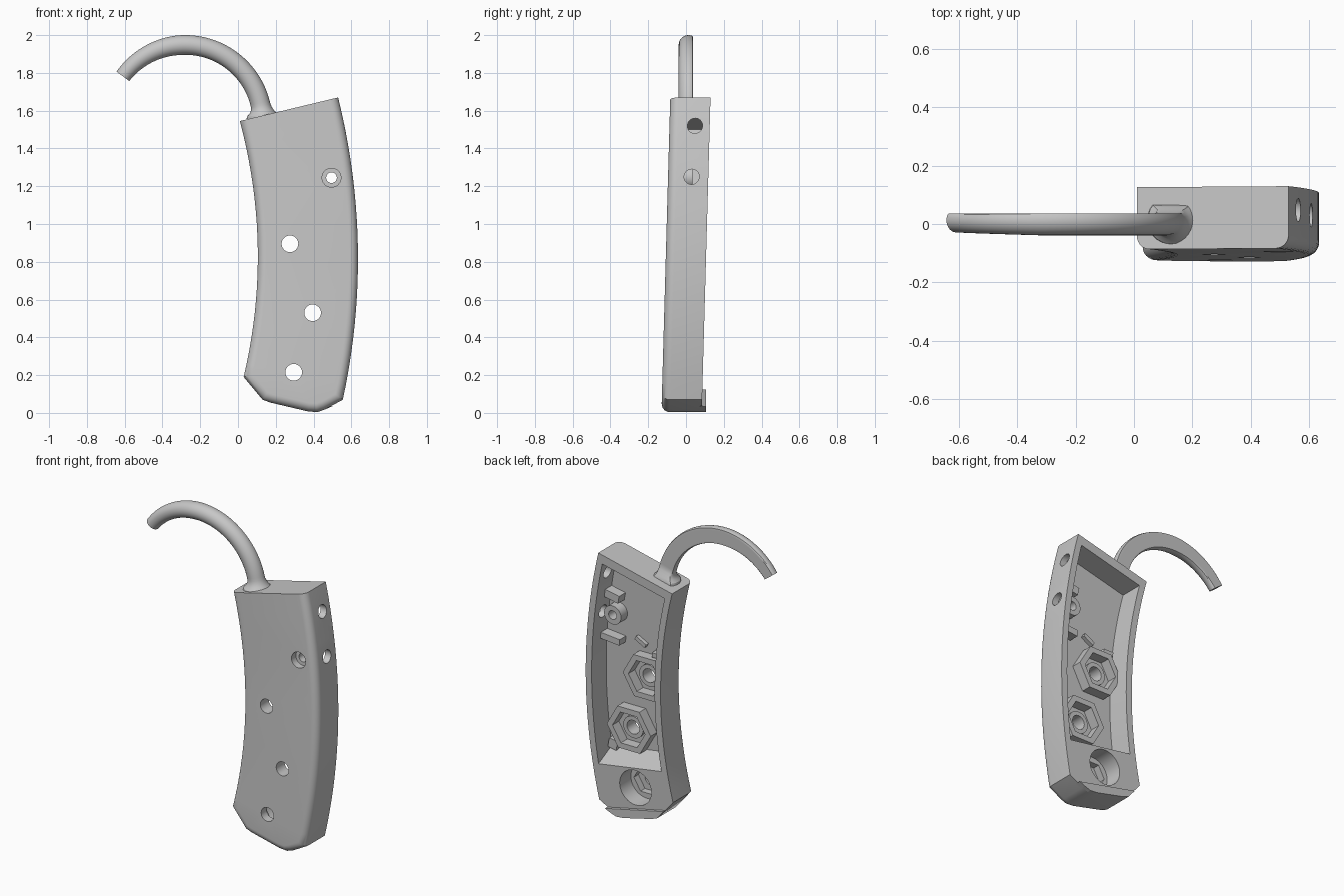
import bpy, bmesh, math

if "Cube" in bpy.data.objects:
    bpy.data.objects.remove(bpy.data.objects["Cube"])

mat = bpy.data.materials.new("plain grey")
mat.diffuse_color = (0.57, 0.57, 0.57, 1)
mat.use_nodes = True
mat.node_tree.nodes["Principled BSDF"].inputs["Base Color"].default_value = mat.diffuse_color


def lean(o):
    # the handle leans slightly backwards as it rises
    for v in o.data.vertices:
        v.co.y += 0.028 * v.co.z


def make(name, bm):
    bmesh.ops.remove_doubles(bm, verts=bm.verts, dist=1e-5)
    bmesh.ops.recalc_face_normals(bm, faces=bm.faces)
    me = bpy.data.meshes.new(name)
    bm.to_mesh(me)
    bm.free()
    me.materials.append(mat)
    o = bpy.data.objects.new(name, me)
    bpy.context.collection.objects.link(o)
    return o


def skin(bm, loops, skip=lambda i: False):
    # join equal-length loops with quads
    rows = [[bm.verts.new(p) for p in l] for l in loops]
    n = len(rows[0])
    for a, b in zip(rows, rows[1:]):
        for i in range(n):
            if not skip(i):
                j = (i + 1) % n
                bm.faces.new((a[i], a[j], b[j], b[i]))
    return rows


def fill(bm, loops, normal):
    # fill a flat outline with holes; returns its vertices
    verts, edges = [], []
    for l in loops:
        vs = [bm.verts.new(p) for p in l]
        edges += [bm.edges.new((vs[i - 1], vs[i])) for i in range(len(vs))]
        verts += vs
    bmesh.ops.triangle_fill(bm, use_beauty=True, use_dissolve=False, edges=edges, normal=normal)
    return verts


def at(pts, y):
    return [(x, y, z) for x, z in pts]


def solid(loops):
    bm = bmesh.new()
    rows = skin(bm, loops)
    bm.faces.new(rows[0])
    bm.faces.new(rows[-1])
    return bm


def circle(c, r, n=48):
    return [(c[0] + r * math.cos(math.tau * i / n), c[1] + r * math.sin(math.tau * i / n)) for i in range(n)]


def hexagon(c, r, n=48):
    # a hexagon sampled with as many points as a circle
    pts = []
    for i in range(n):
        a = math.tau * i / n
        k = r * math.cos(math.pi / 6) / math.cos(a % (math.pi / 3) - math.pi / 6)
        pts.append((c[0] + k * math.cos(a), c[1] + k * math.sin(a)))
    return pts


def ring(name, outer, inner, y0, y1):
    bm = bmesh.new()
    skin(bm, [at(outer, y0), at(outer, y1), at(inner, y1), at(inner, y0), at(outer, y0)])
    return make(name, bm)


def smooth(o):
    bpy.ops.object.select_all(action='DESELECT')
    o.select_set(True)
    bpy.context.view_layer.objects.active = o
    bpy.ops.object.shade_smooth_by_angle(angle=math.radians(32))


def quad(z, p):
    # parabola through three (z, x) points
    return sum(x * math.prod((z - b) / (a - b) for b, _ in p if b != a) for a, x in p)


def left(z):
    return quad(z, [(0.19, 0.03), (0.85, 0.105), (1.545, 0.01)])


def right(z):
    return quad(z, [(0.07, 0.555), (0.85, 0.635), (1.67, 0.53)])


def span(a, b, n=20):
    return [a + (b - a) * i / n for i in range(n + 1)]


FRONT, FLOOR, BACK, ROUND, WALL = -0.13, -0.065, 0.083, 0.045, 0.042
bottom = [(0.13, 0.07), (0.17, 0.055), (0.37, 0.008), (0.42, 0.004), (0.46, 0.018)]
outer = ([(left(z), z) for z in span(1.545, 0.19)] + bottom + [(right(z), z) for z in span(0.07, 1.67)])


def inset(pts, d):
    # move the outline inwards; the two top corners slide along the top edge
    out = []
    n = len(pts)
    for i, (x, z) in enumerate(pts):
        if i in (0, n - 1):
            s = d if i == 0 else -d
            out.append((x + s, z + s * 0.24))
            continue
        (ax, az), (bx, bz) = pts[i - 1], pts[i + 1]
        l1, l2 = math.hypot(x - ax, z - az), math.hypot(bx - x, bz - z)
        nx, nz = -(z - az) / l1 - (bz - z) / l2, (x - ax) / l1 + (bx - x) / l2
        k = 2 * d / (nx * nx + nz * nz)
        out.append((x + nx * k, z + nz * k))
    return out


# handle shell: rounded front edges, straight sides
bm = bmesh.new()
rows = []
for k in range(8):
    a = math.pi / 2 * k / 7
    rows.append(at(inset(outer, ROUND * (1 - math.sin(a))), FRONT + ROUND * (1 - math.cos(a))))
skin(bm, rows)
first_right = len(outer) - 21
skin(bm, [at(outer, FRONT + ROUND), at(outer, BACK)], lambda i: first_right <= i < len(outer) - 1)

# pocket with a sloping lower wall; its right wall is made below
pocket = [(left(z) + WALL, z) for z in span(1.50, 0.37)] + [(right(z) - WALL, z) for z in span(0.30, 1.605)]
floor = [(left(z) + WALL, z) for z in span(1.50, 0.43)] + [(right(z) - WALL, z) for z in span(0.36, 1.605)]
skin(bm, [at(pocket, BACK), at(floor, FLOOR)], lambda i: 21 <= i < 41)

# right wall, outside and inside, with two cable holes
cable = [circle((0.005, 1.52), 0.04), circle((-0.005, 1.25), 0.04)]
for y0, z0, y1, z1, top, dx in [(FRONT + ROUND, 0.07, BACK, 0.07, 1.67, 0), (FLOOR, 0.36, BACK, 0.30, 1.605, WALL)]:
    edge = [(0, y0, z) for z in span(z0, top)] + [(0, y1, z) for z in span(top, z1)]
    for v in fill(bm, [edge] + [[(0, y, z) for y, z in c] for c in cable], (1, 0, 0)):
        v.co.x = right(v.co.z) - dx
for c in cable:
    skin(bm, [[(right(z), y, z) for y, z in c], [(right(z) - WALL, y, z) for y, z in c]])

# screw holes, countersunk post hole, and lower counterbore with hexagonal seat
nuts = [(0.275, 0.895), (0.395, 0.53)]
post, low = (0.495, 1.245), (0.295, 0.215)
for c in nuts:
    skin(bm, [at(circle(c, 0.044), FRONT), at(circle(c, 0.044), FLOOR)])
skin(bm, [at(circle(post, r), y) for r, y in [(0.05, FRONT), (0.05, -0.085), (0.028, -0.085), (0.028, FLOOR)]])
skin(bm, [at(circle(low, 0.044), FRONT), at(circle(low, 0.044), -0.075), at(hexagon(low, 0.09), -0.075),
          at(hexagon(low, 0.09), -0.03), at(circle(low, 0.112), -0.03), at(circle(low, 0.112), BACK)])

# front face, pocket floor and back rim
small = [circle(c, 0.044) for c in nuts]
fill(bm, [rows[0]] + [at(c, FRONT) for c in small + [circle(low, 0.044), circle(post, 0.05)]], (0, -1, 0))
fill(bm, [at(floor, FLOOR)] + [at(c, FLOOR) for c in small + [circle(post, 0.028)]], (0, 1, 0))
fill(bm, [at(outer, BACK), at(pocket, BACK), at(circle(low, 0.112), BACK)], (0, 1, 0))
shell = make("handle_shell", bm)
lean(shell)
smooth(shell)

# lip along the bottom of the back
lip_pts = [(0.085, 0.125)] + bottom + [(0.5, 0.035)]
make("bottom_lip", solid([at(lip_pts, BACK - 0.01), at(lip_pts, 0.107)]))

# hexagonal nut holders and the round screw post inside the pocket
parts = []
for c in nuts:
    parts.append(ring("nut_holder", hexagon(c, 0.155), hexagon(c, 0.115), FLOOR - 0.01, 0.0))
    parts.append(ring("nut_seat", circle(c, 0.07), circle(c, 0.044), FLOOR - 0.01, -0.045))
parts.append(ring("screw_post", circle(post, 0.06), circle(post, 0.028), FLOOR - 0.01, 0.0))

# small locating blocks: centre x, centre z, width, height, tilt, back y
blocks = [(0.505, 1.365, 0.11, 0.05, 0.2, 0.0), (0.52, 1.085, 0.14, 0.04, 0.1, 0.0),
          (0.33, 1.10, 0.08, 0.025, 0.5, -0.04), (0.2, 1.05, 0.07, 0.03, 0.0, -0.02),
          (0.525, 0.395, 0.06, 0.06, 0.2, -0.02)]
for cx, cz, w, h, t, y1 in blocks:
    pts = []
    for sx, sz in [(-1, -1), (1, -1), (1, 1), (-1, 1)]:
        u, v = sx * w / 2, sz * h / 2
        pts.append((cx + u * math.cos(t) - v * math.sin(t), cz + u * math.sin(t) + v * math.cos(t)))
    parts.append(make("locating_block", solid([at(pts, FLOOR - 0.01), at(pts, y1)])))
for p in parts:
    lean(p)
    smooth(p)

# curved hook with a flattened back, flaring where it meets the handle
rows = []
for i in range(61):
    deg = 3 + 140.5 * i / 60
    a = math.radians(deg)
    d = min(1.0, max(0.0, 1 - (deg - 5) / 9))
    r = 0.052 - 0.01 * max(0.0, (deg - 95) / 48) + 0.032 * d ** 2.5
    row = []
    for k in range(28):
        t = math.tau * k / 28
        rad = 0.41 + r * math.cos(t)
        y = min(0.013 + r * math.sin(t), 0.036 + 0.03 * d)
        row.append((-0.28 + rad * math.cos(a), y, 1.538 + rad * math.sin(a)))
    rows.append(row)
smooth(make("hook", solid(rows)))
